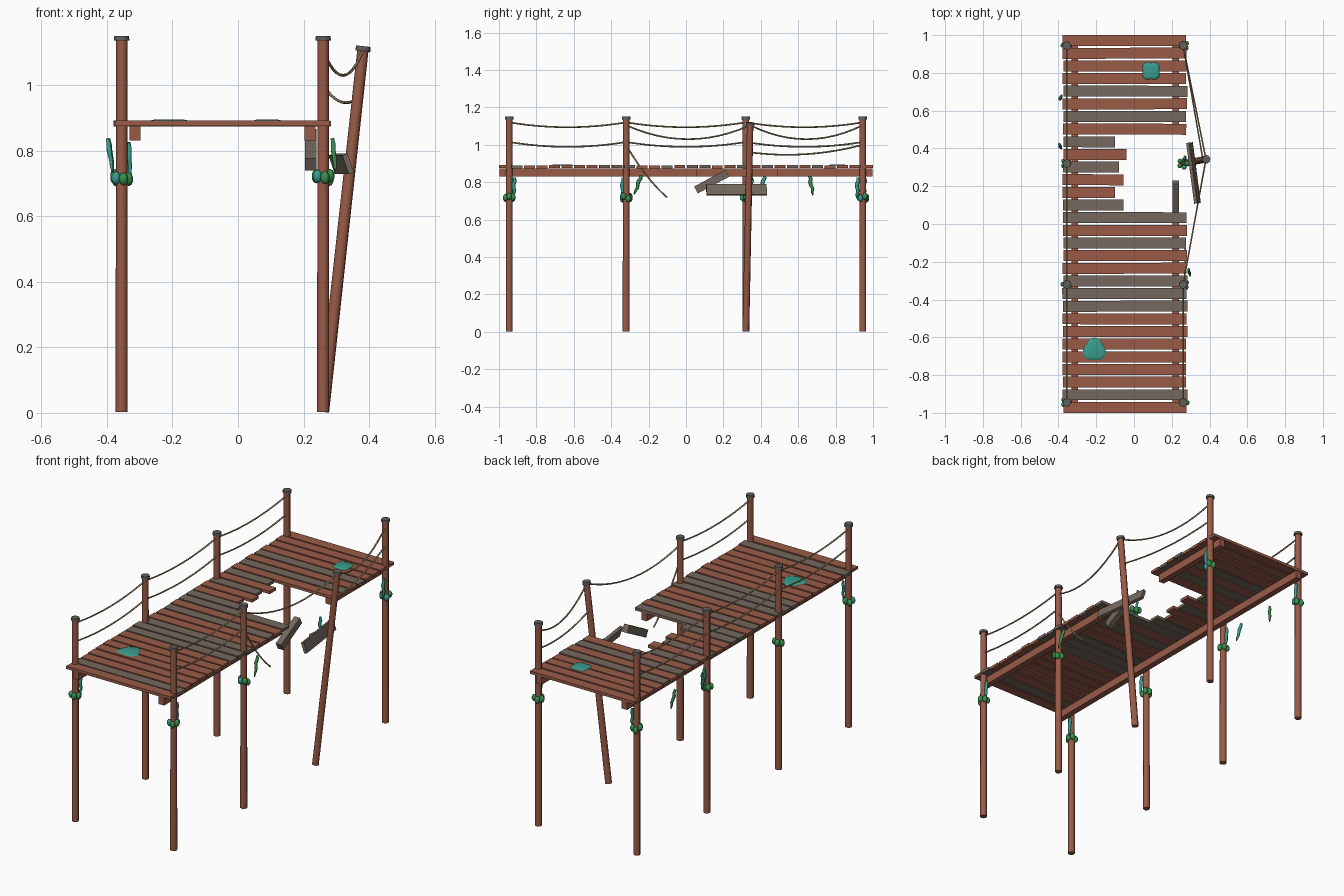
import bpy, bmesh, math, random
from mathutils import Vector

if "Cube" in bpy.data.objects:
    bpy.data.objects.remove(bpy.data.objects["Cube"])

random.seed(4)


def material(name, rgb):
    m = bpy.data.materials.new(name)
    m.diffuse_color = (*rgb, 1)
    m.use_nodes = True
    m.node_tree.nodes["Principled BSDF"].inputs["Base Color"].default_value = m.diffuse_color
    return m


BROWN = material("red brown wood", (0.32, 0.105, 0.064))
GREY = material("weathered grey wood", (0.18, 0.14, 0.11))
CAP = material("cap grey", (0.125, 0.11, 0.1))
ROPE = material("rope tan", (0.36, 0.26, 0.14))
TEAL = material("teal moss", (0.04, 0.34, 0.27))
GREEN = material("vine green", (0.04, 0.27, 0.075))


def finish(name, bm, mat, smooth=0):
    """Make the object; edges flatter than the smooth angle (degrees) are softened."""
    bmesh.ops.recalc_face_normals(bm, faces=bm.faces)
    if smooth:
        for f in bm.faces:
            f.smooth = True
        for e in bm.edges:
            e.smooth = e.calc_face_angle(0) < math.radians(smooth)
    me = bpy.data.meshes.new(name)
    bm.to_mesh(me)
    bm.free()
    me.materials.append(mat)
    ob = bpy.data.objects.new(name, me)
    bpy.context.collection.objects.link(ob)
    return ob


def box(name, centre, size, mat, rot=(0, 0, 0)):
    bm = bmesh.new()
    bmesh.ops.create_cube(bm, size=1)
    bmesh.ops.scale(bm, vec=size, verts=bm.verts)
    ob = finish(name, bm, mat)
    ob.location, ob.rotation_euler = centre, rot
    return ob


def rod(name, a, b, r1, r2, mat, sides=8):
    """Tapered prism between two points."""
    a, b = Vector(a), Vector(b)
    bm = bmesh.new()
    bmesh.ops.create_cone(bm, cap_ends=True, segments=sides, radius1=r1,
                          radius2=r2, depth=(b - a).length)
    ob = finish(name, bm, mat, 50)
    ob.location = (a + b) / 2
    ob.rotation_euler = (b - a).to_track_quat('Z', 'Y').to_euler()
    return ob


def tube(name, pts, radii, mat, sides=6, flat=1.0):
    """Sweep a polygon along points; flat squashes it across x."""
    bm = bmesh.new()
    rings = []
    for i, p in enumerate(pts):
        t = (pts[min(i + 1, len(pts) - 1)] - pts[max(i - 1, 0)]).normalized()
        u = t.cross(Vector((1, 0, 0))).normalized()
        v = t.cross(u)
        rings.append([bm.verts.new(p + radii[i] * (u * math.cos(k * math.tau / sides)
                      + v * flat * math.sin(k * math.tau / sides))) for k in range(sides)])
    for r, s in zip(rings, rings[1:]):
        for k in range(sides):
            bm.faces.new((r[k], r[(k + 1) % sides], s[(k + 1) % sides], s[k]))
    bm.faces.new(rings[0])
    bm.faces.new(rings[-1])
    return finish(name, bm, mat, 80)


def rope(name, a, b, sag, n=12):
    a, b = Vector(a), Vector(b)
    pts = [a.lerp(b, i / n) - Vector((0, 0, sag * 4 * (i / n) * (1 - i / n)))
           for i in range(n + 1)]
    return tube(name, pts, [0.0044] * (n + 1), ROPE)


# deck planks, from back to front; g marks grey ones
pattern = "bbbbgbgbgbgbbggbgbbgggbbbbbbgb"
broken = {8: -0.10, 9: -0.04, 10: -0.08, 11: -0.055, 12: -0.10, 13: -0.055}
step = (2 - 0.058) / 29
for i, c in enumerate(pattern):
    x0 = -0.376 + random.uniform(-0.004, 0.004)
    x1 = broken.get(i, 0.279 + random.uniform(-0.004, 0.005))
    box("deck_plank", ((x0 + x1) / 2, 0.971 - i * step, 0.883 + random.uniform(-.001, .001)),
        (x1 - x0, 0.058, 0.016), GREY if c == "g" else BROWN,
        (0, 0, random.uniform(-0.003, 0.003)))

# long support beams, the right one broken
for x, y0, y1 in ((-0.314, -0.998, 0.998), (0.22, -0.998, 0.06), (0.22, 0.49, 0.998)):
    box("support_beam", (x, (y0 + y1) / 2, 0.853), (0.034, y1 - y0, 0.043), BROWN)
box("broken_beam", (0.222, 0.137, 0.803), (0.034, 0.19, 0.042), GREY, (math.radians(28), 0, 0))
box("fallen_plank", (0.315, 0.27, 0.76), (0.017, 0.325, 0.06), GREY,
    (0, math.radians(-19), math.radians(7.5)))

# posts with caps, one leaning outward
ys = (-0.945, -0.32, 0.32, 0.945)
posts = {}
for x in (-0.355, 0.26):
    for y in ys:
        lean = x > 0 and y == 0.32
        base = Vector((x, y, 0))
        top = Vector((0.381, 0.343, 1.105)) if lean else Vector((x, y, 1.137))
        d = (top - base).normalized()
        rod("leaning_post" if lean else "post", base + Vector((0, 0, 0.003)), top,
            0.0185, 0.0175, BROWN)
        rod("post_cap", top - d * 0.001, top + d * 0.014, 0.0235, 0.0225, CAP)
        posts[x, y] = (base, d)


def on_post(key, z):
    base, d = posts[key]
    return base + d * (z / d.z)


# sagging rail ropes
for x in (-0.355, 0.26):
    for ya, yb in zip(ys, ys[1:]):
        loose = x > 0 and 0.32 in (ya, yb)
        for level, z in enumerate((1.12, 1.015)):
            if loose and level and ya < 0:
                continue
            za = zb = z
            if loose:
                za, zb = [(1.0 if level else 1.105) - (0.04 if y == 0.32 and level else 0)
                          for y in (ya, yb)]
            rope("rail_rope", on_post((x, ya), za), on_post((x, yb), zb),
                 (0.03 if level else 0.075) if loose else 0.026)
# snapped rope hanging down
rope("snapped_rope", (0.268, -0.315, 0.99), (0.272, -0.10, 0.718), 0.022)


# hanging vines, loose ones first and then those on the posts
def vine(top, end, mat):
    top, end = Vector(top), Vector(end)
    n = 6
    pts = [top.lerp(end, i / n) + Vector((0.001, 0.004, 0)) * math.sin(i * 2) for i in range(n + 1)]
    tube("hanging_vine", pts, (0.008, 0.010, 0.011, 0.010, 0.009, 0.007, 0.003), mat, 6, 0.75)


vine((-0.398, 0.42, 0.838), (-0.383, 0.40, 0.735), TEAL)
vine((-0.395, 0.66, 0.835), (-0.380, 0.68, 0.73), GREEN)
vine((0.288, -0.24, 0.838), (0.298, -0.275, 0.735), GREEN)
for x, y in ((-0.333, -0.93), (0.262, -0.918), (-0.333, 0.955), (0.265, 0.918),
             (0.268, 0.35), (-0.358, 0.348), (-0.336, -0.338)):
    vine((x, y, 0.825), (x + 0.004, y - 0.004, 0.715), TEAL)

# leafy clumps around each post
for x in (-0.355, 0.26):
    for y in ys:
        for k in range(5):
            a = k * math.tau / 5 + 0.9 + y
            bm = bmesh.new()
            bmesh.ops.create_uvsphere(bm, u_segments=7, v_segments=5, radius=1)
            bmesh.ops.scale(bm, vec=(0.0145, 0.0145, 0.02), verts=bm.verts)
            ob = finish("leaf_clump", bm, TEAL if k == 3 else GREEN, 58)
            ob.location = (x + 0.021 * math.cos(a), y + 0.021 * math.sin(a),
                           0.718 + random.uniform(-0.008, 0.008))

# lobed moss patches on the deck, as low domes
for cx, cy, lobes, r, turn in ((0.09, 0.81, 4, 0.053, math.pi / 4), (-0.21, -0.668, 3, 0.065, math.pi / 2)):
    bm = bmesh.new()
    n = 36
    rings = []
    for s, z in ((1, 0.8895), (0.97, 0.892), (0.7, 0.8955)):
        ring = []
        for k in range(n):
            a = k * math.tau / n
            q = s * r * (0.92 + 0.1 * math.cos(lobes * (a - turn)))
            ring.append(bm.verts.new((cx + q * math.cos(a), cy + q * math.sin(a), z)))
        rings.append(ring)
    for lo, hi in zip(rings, rings[1:]):
        for k in range(n):
            bm.faces.new((lo[k], lo[(k + 1) % n], hi[(k + 1) % n], hi[k]))
    bm.faces.new(rings[-1])
    bm.faces.new(rings[0])
    finish("moss_patch", bm, TEAL, 60)
